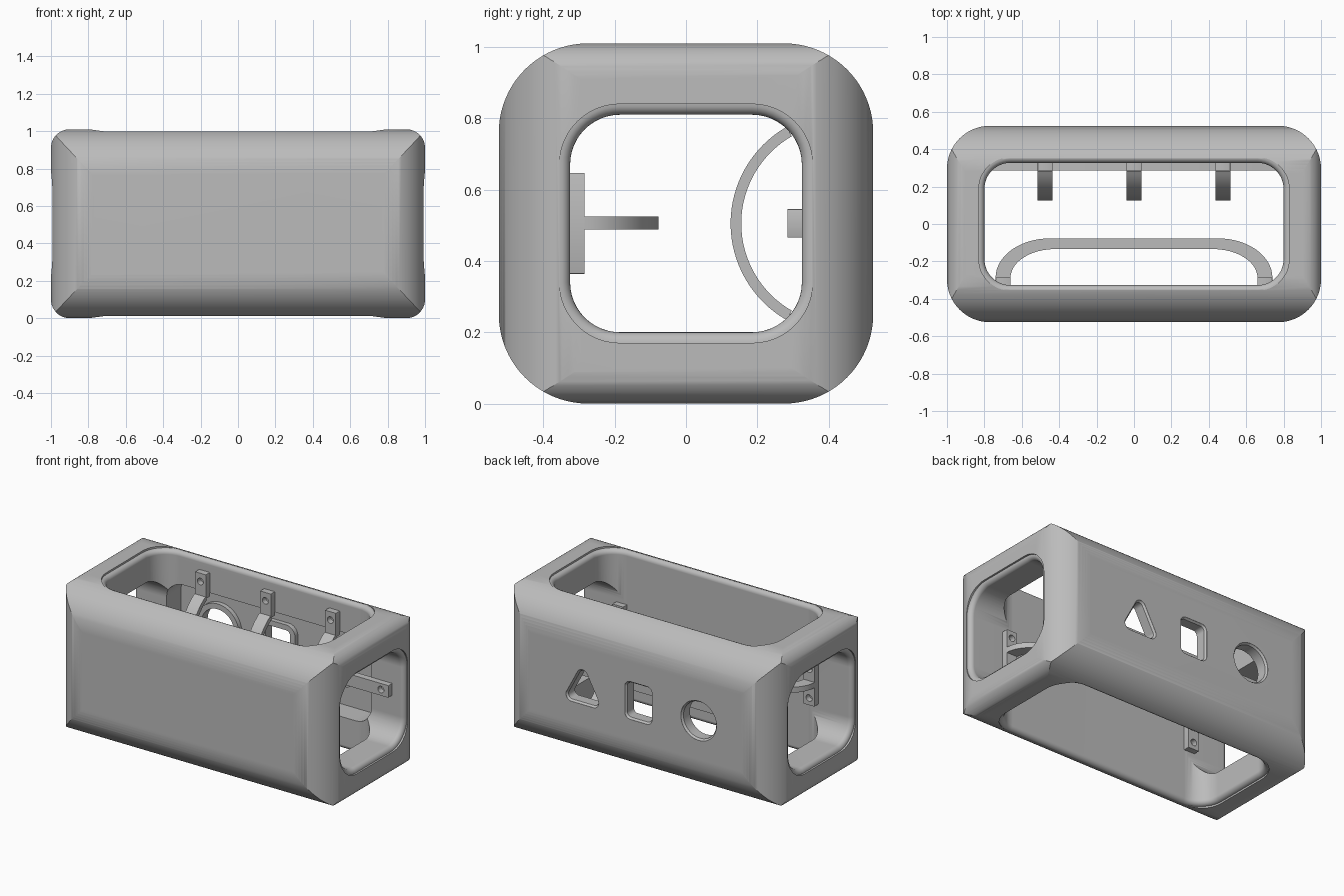
import bpy, bmesh, math

if "Cube" in bpy.data.objects:
    bpy.data.objects.remove(bpy.data.objects["Cube"], do_unlink=True)

grey = bpy.data.materials.new("plain grey")
grey.use_nodes = True
grey.diffuse_color = (0.5, 0.5, 0.5, 1)
grey.node_tree.nodes["Principled BSDF"].inputs["Base Color"].default_value = (0.5, 0.5, 0.5, 1)

MID = 0.505       # mid height
WALL = 0.327      # inner face of the long walls
FILLET = 0.03     # rounding of the opening rims


def place(axis, u, v, w):
    return {"X": (w, u, v), "Y": (u, w, v), "Z": (u, v, w)}[axis]


def hull(centres, r, n=12):
    """Convex outline around equal discs, centres counter-clockwise."""
    pts = []
    for i, (cu, cv) in enumerate(centres):
        pu, pv = centres[i - 1]
        nu, nv = centres[(i + 1) % len(centres)]
        a = math.atan2(cv - pv, cu - pu) - math.pi / 2
        b = math.atan2(nv - cv, nu - cu) - math.pi / 2
        turn = (b - a) % (2 * math.pi)
        for k in range(n + 1):
            t = a + turn * k / n
            pts.append((cu + r * math.cos(t), cv + r * math.sin(t)))
    return pts


def rect(cu, cv, hu, hv, r):
    """Disc centres of a rounded rectangle with the given half sizes."""
    a, b = hu - r, hv - r
    return [(cu - a, cv - b), (cu + a, cv - b), (cu + a, cv + b), (cu - a, cv + b)]


def loft(name, axis, rings, closed=False):
    """Skin a list of (outline, position) rings along an axis."""
    bm = bmesh.new()
    loops = [[bm.verts.new(place(axis, u, v, w)) for u, v in pts] for pts, w in rings]
    count = len(loops[0])
    pairs = list(zip(loops, loops[1:]))
    if closed:
        pairs.append((loops[-1], loops[0]))
    else:
        bm.faces.new(loops[0])
        bm.faces.new(loops[-1])
    for a, b in pairs:
        for i in range(count):
            j = (i + 1) % count
            bm.faces.new((a[i], a[j], b[j], b[i]))
    bmesh.ops.recalc_face_normals(bm, faces=bm.faces)
    mesh = bpy.data.meshes.new(name)
    bm.to_mesh(mesh)
    bm.free()
    mesh.materials.append(grey)
    obj = bpy.data.objects.new(name, mesh)
    bpy.context.collection.objects.link(obj)
    return obj


def prism(name, axis, pts, w0, w1):
    return loft(name, axis, [(pts, w0), (pts, w1)])


def combine(obj, tool, operation="DIFFERENCE"):
    """Apply a boolean and delete the tool."""
    mod = obj.modifiers.new("cut", "BOOLEAN")
    mod.operation, mod.object, mod.solver = operation, tool, "EXACT"
    bpy.context.view_layer.objects.active = obj
    bpy.ops.object.modifier_apply(modifier=mod.name)
    bpy.data.objects.remove(tool, do_unlink=True)


def opening(axis, centres, r, middle, half):
    """Through-cutter whose ends flare into rounded rims."""
    end = half - 0.012
    arc = []
    for k in range(7):
        t = math.pi / 2 * k / 6
        arc.append((end - FILLET + FILLET * math.sin(t), FILLET * (1 - math.cos(t))))
    arc.append((half + 0.2, FILLET))
    levels = [(-w, o) for w, o in reversed(arc)] + arc
    return loft("opening", axis, [(hull(centres, r + o), middle + w) for w, o in levels])


# Outer block: three rounded profiles intersected
body = prism("body", "X", hull(rect(0, MID, 0.525, MID, 0.25), 0.25, 20), -1, 1)
combine(body, prism("plan", "Z", hull(rect(0, 0, 1, 0.525, 0.23), 0.23, 20), -0.2, 1.2), "INTERSECT")
combine(body, prism("elevation", "Y", hull(rect(0, MID, 1, MID, 0.1), 0.1), -0.7, 0.7), "INTERSECT")

# Side-to-side and top-to-bottom openings
combine(body, opening("X", rect(0, MID, 0.325, 0.305, 0.14), 0.14, 0, 1))
combine(body, opening("Z", rect(0, 0, 0.8, WALL, 0.14), 0.14, MID, MID))

# Pocket inside the back wall leaves a thin panel
combine(body, prism("pocket", "Y", hull(rect(0, MID, 0.75, 0.28, 0.12), 0.12), 0.2, 0.475))

# Triangle, square and circle windows with inner collars
windows = {
    "triangle": ([(0.31, 0.425), (0.47, 0.425), (0.39, 0.575)], 0.03),
    "square": (rect(-0.02, MID, 0.09, 0.115, 0.03), 0.03),
    "circle": (rect(-0.46, MID, 0.12, 0.12, 0.119), 0.119),
}
for label, (centres, r) in windows.items():
    inner, outer = hull(centres, r), hull(centres, r + 0.035)
    flare = hull(centres, r + 0.01)
    combine(body, loft("window", "Y", [(inner, 0.4), (inner, 0.512), (flare, 0.524), (flare, 0.6)]))
    loft(label + "_collar", "Y",
         [(outer, 0.478), (outer, 0.445), (inner, 0.445), (inner, 0.478)], closed=True)


def tab(name, cx, cz, hx, hz, side, holes):
    """Flat bracket on a long wall with screw holes."""
    pts = hull(rect(cx, cz, hx, hz, 0.004), 0.004, 2)
    obj = prism(name, "Y", pts, side * 0.285, side * (WALL + 0.001))
    for x, z in holes:
        combine(obj, prism("screw_hole", "Y", hull(rect(x, z, 0.022, 0.022, 0.0215), 0.0215, 4),
                           side * 0.2, side * 0.322))
    return obj


# Bowed vertical straps on the back wall, each with two tabs
def bow(r, cy, spread, n=32):
    return [(cy - r * math.cos(t), MID + r * math.sin(t))
            for t in (spread * (2 * k / n - 1) for k in range(n + 1))]


outer_bow, inner_bow = bow(0.312, 0.437, 1.05), bow(0.282, 0.437, 1.05)
for i, x in enumerate((-0.475, 0, 0.475)):
    prism(f"back_strap_{i + 1}", "X", outer_bow + inner_bow[::-1], x - 0.04, x + 0.04)
    for word, s in (("upper", 1), ("lower", -1)):
        tab(f"{word}_tab_{i + 1}", x, MID + s * 0.335, 0.04, 0.08, 1, [(x, MID + s * 0.36)])

# Straight horizontal strap along the back wall
tab("back_rail", 0, MID, 0.9, 0.04, 1, [(-0.845, MID), (0.845, MID)])


# Curved front handle with a bracket at each end
def handle_edge(cx, rx, ry, n=16):
    half = [(cx + rx * math.cos(t), -0.287 + ry * math.sin(t))
            for t in (math.pi / 2 * k / n for k in range(n + 1))]
    return half + [(-x, y) for x, y in reversed(half)]


prism("front_handle", "Z", handle_edge(0.45, 0.29, 0.21) + handle_edge(0.42, 0.24, 0.153)[::-1],
      0.488, 0.524)
for word, s in (("left", 1), ("right", -1)):
    tab(f"{word}_handle_bracket", s * 0.7, MID, 0.04, 0.142, -1,
        [(s * 0.7, MID + 0.095), (s * 0.7, MID - 0.095)])

# Smooth shading with crisp edges
for obj in bpy.context.collection.objects:
    if obj.type == "MESH" and obj.data.materials and obj.data.materials[0] == grey:
        bpy.ops.object.select_all(action="DESELECT")
        obj.select_set(True)
        bpy.context.view_layer.objects.active = obj
        bpy.ops.object.shade_smooth_by_angle(angle=math.radians(30))
weighted = body.modifiers.new("weighted normals", "WEIGHTED_NORMAL")
weighted.keep_sharp = True
